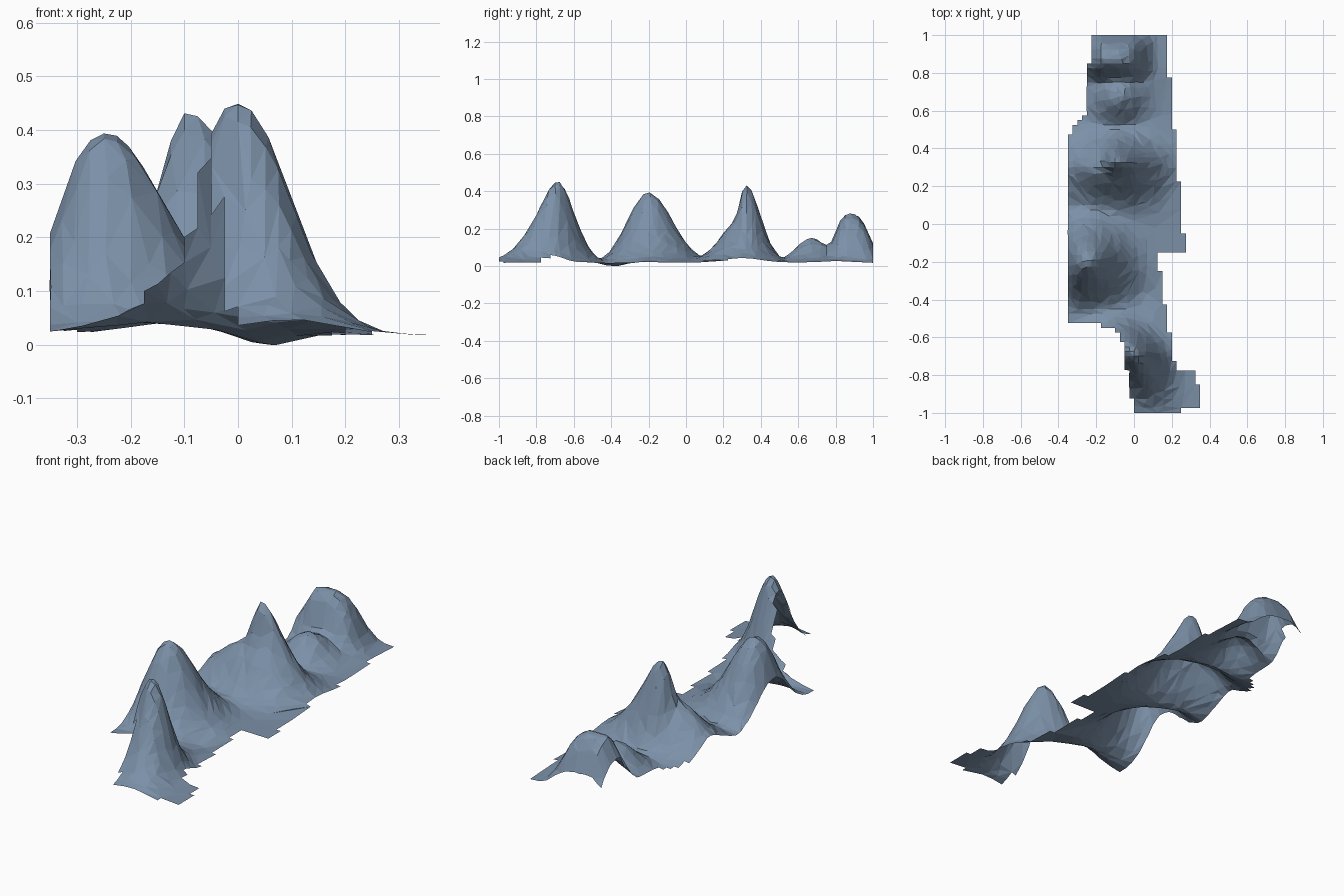
import bpy, bmesh, math, random

if "Cube" in bpy.data.objects:
    bpy.data.objects.remove(bpy.data.objects["Cube"])

random.seed(4)
STEP = 0.025

# Sheet edges as (y, x) knots, snapped to the grid so the border steps
LEFT = [(-1, 0), (-.57, -.07), (-.52, -.22), (-.515, -.35), (.47, -.35), (.6, -.25), (1, -.23)]
RIGHT = [(-.975, .25), (-.97, .35), (-.79, .33), (-.77, .22), (-.15, .12), (-.14, .27), (1, .168)]


def edge(pts, y):
    """Linear edge position at y, as a grid index."""
    x = pts[0][1]
    for (a, p), (b, q) in zip(pts, pts[1:]):
        if a < y <= b:
            x = p + (q - p) * (y - a) / (b - a)
    return round(x / STEP)


def slope(d, low_side, high_side):
    """Bell falling from 1, with its own (width, power) on each side."""
    w, p = low_side if d < 0 else high_side
    return math.exp(-(abs(d) / w) ** p)


# Mountains: x, y, height, left/right slopes, front/back slopes, sideways lean front/back
PEAKS = [
    (0, -.69, .437, (.15, 1.6), (.13, 2.1), (.165, 1.6), (.132, 2), .3, .5),     # front spire
    (-.25, -.2, .375, (.12, 2.2), (.175, 2), (.157, 2.1), (.178, 2), 0, 0),      # broad mountain
    (-.09, .32, .405, (.075, 2.5), (.15, 1.7), (.06, 2), (.11, 2), 0, 0),        # middle spire
    (-.05, .3, .25, (.3, 2.2), (.18, 2), (.15, 1.8), (.14, 2), 0, 0),            # its shoulders
    (-.08, .66, .12, (.12, 2), (.12, 2), (.11, 2), (.12, 2), 0, 0),              # knoll
    (-.17, .88, .245, (.1, 1.2), (.225, 5), (.1, 2.5), (.125, 3), 0, 0),         # back ridge
]


def height(x, y):
    total = 0
    for cx, cy, tall, left, right, front, back, lean_f, lean_b in PEAKS:
        dy = y - cy
        dx = x - cx + dy * (lean_f if dy < 0 else lean_b)
        total += (tall * slope(dx, left, right) * slope(dy, front, back)) ** 4
    z = .026 + total ** .25
    # raised saddle near the back, hollow near the front right
    z += .03 * math.exp(-((y - .8) / .12) ** 2 - ((x + .05) / .2) ** 2)
    z -= .024 * math.exp(-((y + .37) / .09) ** 2 - ((x - .05) / .07) ** 2)
    return z


# Terrain sheet: grid cells kept inside the stepped outline
bm = bmesh.new()
verts = {}


def vert(i, j):
    if (i, j) not in verts:
        x, y = i * STEP, j * STEP
        z = height(x, y)
        if z > .06:
            z += random.uniform(-.004, .004)
        verts[i, j] = bm.verts.new((x, y, z))
    return verts[i, j]


rows = round(1 / STEP)
for j in range(-rows, rows):
    yc = (j + .5) * STEP
    for i in range(edge(LEFT, yc), edge(RIGHT, yc)):
        bm.faces.new([vert(i, j), vert(i + 1, j), vert(i + 1, j + 1), vert(i, j + 1)])
bmesh.ops.triangulate(bm, faces=bm.faces[:])
low = min(v.co.z for v in bm.verts)
for v in bm.verts:
    v.co.z -= low
mesh = bpy.data.meshes.new("mountain_terrain")
bm.to_mesh(mesh)
bm.free()
terrain = bpy.data.objects.new("mountain_terrain", mesh)
bpy.context.collection.objects.link(terrain)

# Faceted low-poly look
facets = terrain.modifiers.new("facets", 'DECIMATE')
facets.ratio = .3

stone = bpy.data.materials.new("slate blue")
stone.diffuse_color = (.2, .28, .39, 1)
stone.use_nodes = True
stone.node_tree.nodes["Principled BSDF"].inputs["Base Color"].default_value = stone.diffuse_color
mesh.materials.append(stone)
